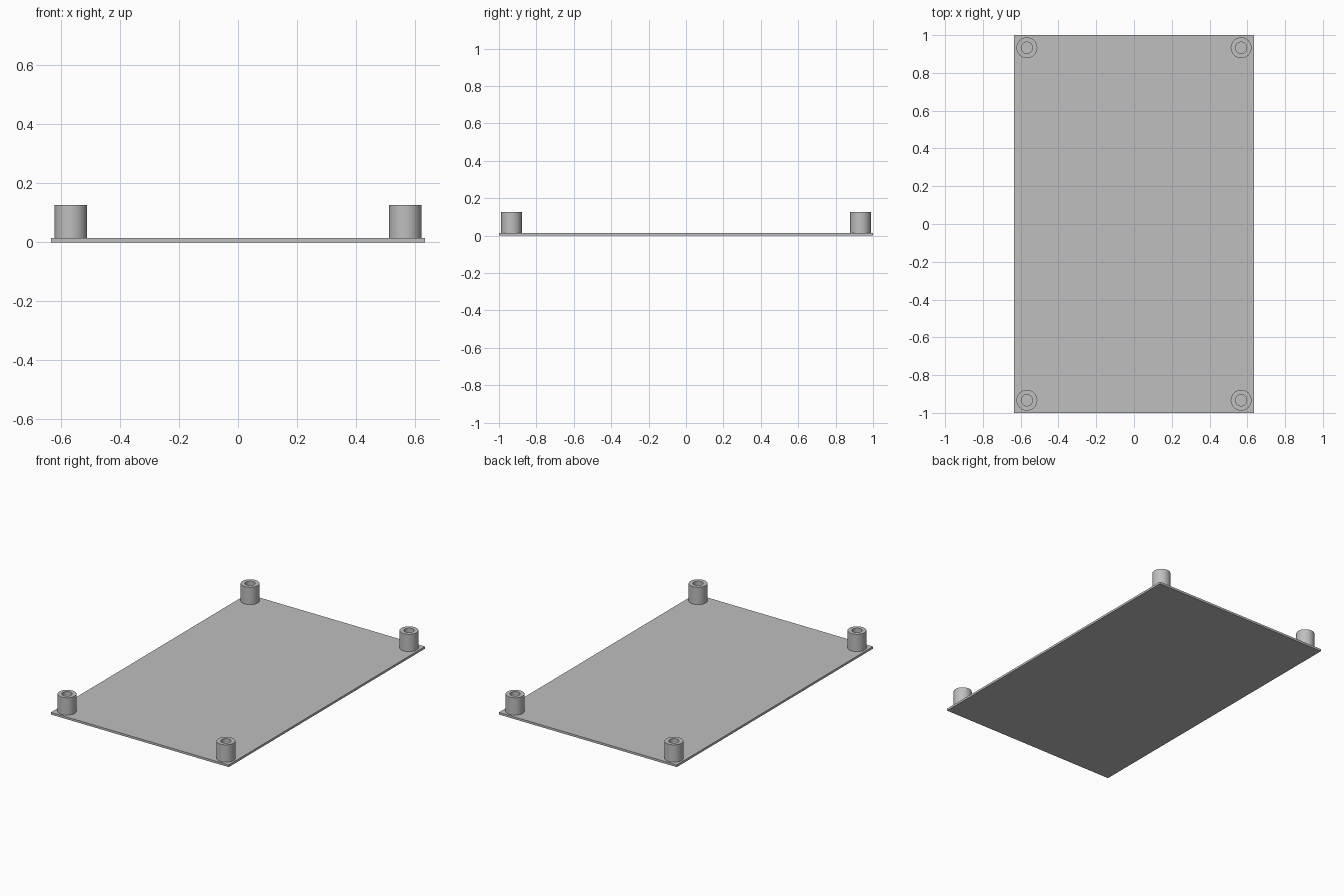
import bpy, bmesh, math
from mathutils import Vector

cube = bpy.data.objects.get("Cube")
if cube:
    bpy.data.objects.remove(cube, do_unlink=True)

WIDTH, LENGTH, THICK = 1.268, 2.0, 0.014
POST_X, POST_Y, POST_TOP = 0.567, 0.933, 0.126
OUTER, INNER, SIDES = 0.055, 0.03, 48

# Single grey plastic
grey = bpy.data.materials.new("grey plastic")
grey.use_nodes = True
colour = (0.52, 0.52, 0.52, 1)
grey.diffuse_color = colour
grey.node_tree.nodes["Principled BSDF"].inputs["Base Color"].default_value = colour


def add_object(name, bm, location):
    bmesh.ops.recalc_face_normals(bm, faces=bm.faces)
    mesh = bpy.data.meshes.new(name)
    bm.to_mesh(mesh)
    bm.free()
    mesh.materials.append(grey)
    obj = bpy.data.objects.new(name, mesh)
    obj.location = location
    bpy.context.collection.objects.link(obj)
    return obj


def tube():
    """Hollow post: a closed rectangular section turned around z."""
    bm = bmesh.new()
    height = POST_TOP - THICK
    section = [(INNER, 0), (OUTER, 0), (OUTER, height), (INNER, height)]
    verts = [bm.verts.new((r, 0, z)) for r, z in section]
    edges = [bm.edges.new((verts[i - 1], verts[i])) for i in range(len(verts))]
    bmesh.ops.spin(bm, geom=verts + edges, cent=Vector(), axis=(0, 0, 1),
                   angle=math.tau, steps=SIDES, use_duplicate=False)
    bmesh.ops.remove_doubles(bm, verts=bm.verts, dist=0.0001)
    return bm


# Flat base plate
bm = bmesh.new()
bmesh.ops.create_cube(bm, size=1)
bmesh.ops.scale(bm, vec=(WIDTH, LENGTH, THICK), verts=bm.verts)
add_object("base_plate", bm, (0, 0, THICK / 2))

# Hollow corner posts
posts = []
for end, sy in (("front", -1), ("back", 1)):
    for side, sx in (("right", -1), ("left", 1)):
        posts.append(add_object(f"{end}_{side}_post", tube(),
                                (sx * POST_X, sy * POST_Y, THICK)))

bpy.ops.object.select_all(action="DESELECT")
for post in posts:
    post.select_set(True)
bpy.context.view_layer.objects.active = posts[0]
bpy.ops.object.shade_smooth_by_angle(angle=math.radians(30))
